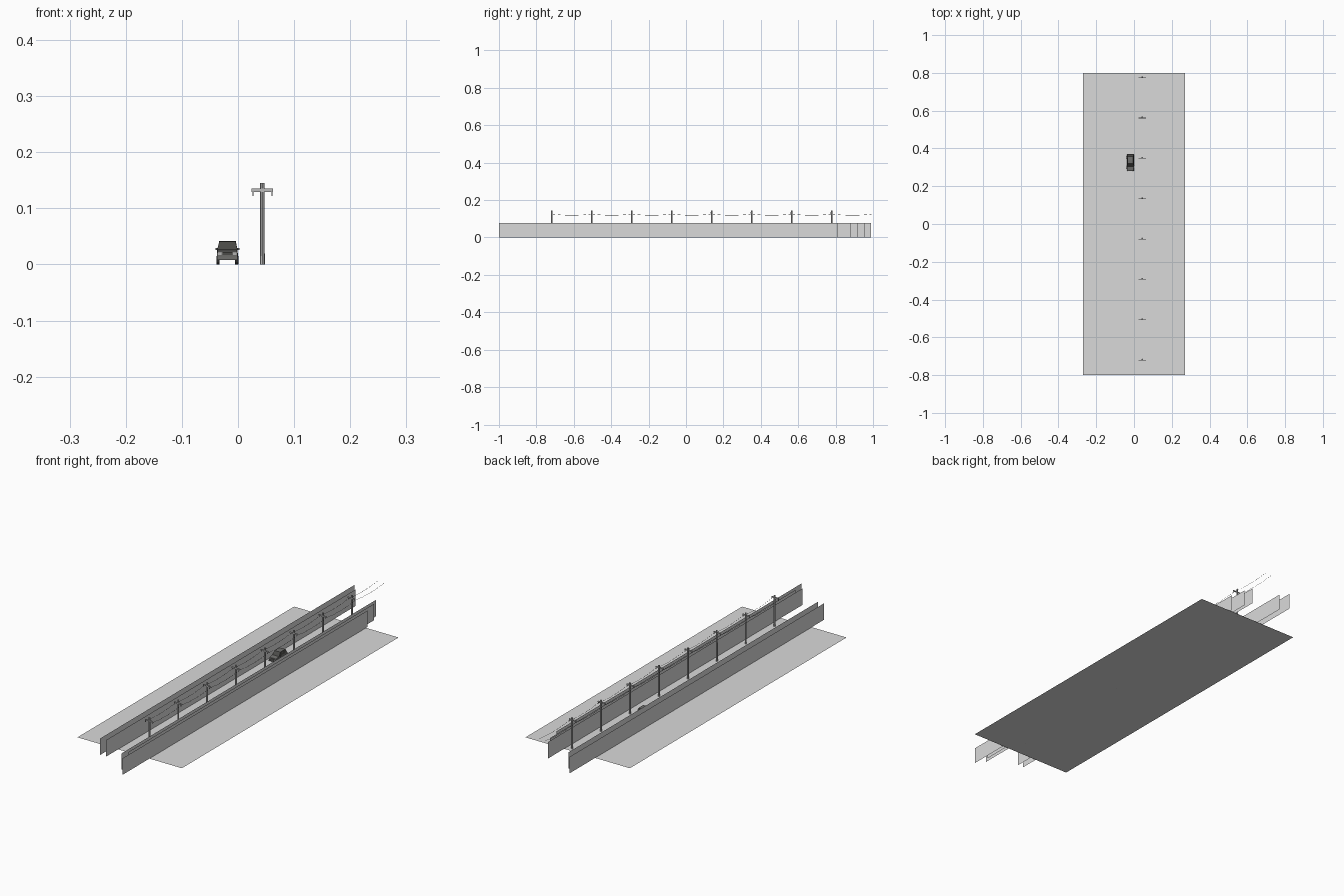
import bpy, bmesh, math
from mathutils import Matrix, Vector

if "Cube" in bpy.data.objects:
    bpy.data.objects.remove(bpy.data.objects["Cube"])


def mat(name, c):
    m = bpy.data.materials.new(name)
    m.diffuse_color = (*c, 1)
    m.use_nodes = True
    m.node_tree.nodes["Principled BSDF"].inputs["Base Color"].default_value = m.diffuse_color
    return m


GREY = mat("pale grey", (0.7, 0.7, 0.7))
WOOD = mat("pole grey", (0.5, 0.5, 0.5))
WIRE = mat("wire dark grey", (0.12, 0.12, 0.12))
PAINT = mat("car dark grey", (0.16, 0.16, 0.155))
GLASS = mat("glass charcoal", (0.07, 0.07, 0.065))
RUBBER = mat("tyre black", (0.03, 0.03, 0.03))
LAMP = mat("lamp grey", (0.45, 0.45, 0.45))


def finish(name, bm, *mats):
    me = bpy.data.meshes.new(name)
    bm.to_mesh(me)
    bm.free()
    ob = bpy.data.objects.new(name, me)
    for m in mats:
        me.materials.append(m)
    bpy.context.collection.objects.link(ob)
    return ob


def quad(name, pts, m):
    bm = bmesh.new()
    bm.faces.new([bm.verts.new(p) for p in pts])
    return finish(name, bm, m)


def add_box(bm, c, s):
    bmesh.ops.create_cube(bm, size=1, matrix=Matrix.Translation(c) @ Matrix.Diagonal((*s, 1)))


def box(name, c, s, m):
    bm = bmesh.new()
    add_box(bm, c, s)
    return finish(name, bm, m)


# flat ground
quad("ground", [(-.27, -.8, 0), (.27, -.8, 0), (.27, .8, 0), (-.27, .8, 0)], GREY)

# upright roadside foliage cards, staggered along the road
for i, (x, y0, y1) in enumerate([(.102, -1, .812), (.086, -.93, .88), (.07, -.96, .92),
                                 (-.06, -.89, .955), (-.09, -.89, .99)]):
    quad(f"foliage_card_{i}", [(x, y0, 0), (x, y1, 0), (x, y1, .077), (x, y0, .077)], GREY)

# utility poles with cross arm and hanging insulators
PX, STEP, Y0 = .0435, .2137, -.717
ENDS = (.0265, .0605)
for i in range(8):
    y = Y0 + i * STEP
    bm = bmesh.new()
    bmesh.ops.create_cone(bm, cap_ends=True, segments=8, radius1=.0042, radius2=.004, depth=.145,
                          matrix=Matrix.Translation((PX, y, .0725)))
    add_box(bm, (PX, y - .004, .132), (.038, .003, .006))
    for x in ENDS:
        bmesh.ops.create_cone(bm, cap_ends=True, segments=6, radius1=.0012, radius2=.0012, depth=.008,
                              matrix=Matrix.Translation((x, y - .004, .126)))
    finish(f"utility_pole_{i}", bm, WOOD)

# sagging wires as thin upright ribbons, the last span runs past the final pole
for x in ENDS:
    bm = bmesh.new()
    prev = None
    for i in range(8):
        for k in range(9):
            t = k / 8
            y = Y0 + (i + t) * STEP
            if i == 7:
                y = Y0 + 7 * STEP + t * (1 - Y0 - 7 * STEP)
            z = .1255 - .007 * 4 * t * (1 - t)
            if k == 0 and prev:
                continue
            cur = [bm.verts.new((x, y, z + d)) for d in (-.0006, .0006)]
            if prev:
                bm.faces.new((prev[0], cur[0], cur[1], prev[1]))
            prev = cur
    finish("wire", bm, WIRE)

# car, front facing -y
CX, CY = -.019, .325


def loft(name, profile, m):
    """Side profile points (y, z, half width) skinned across x."""
    bm = bmesh.new()
    sides = [[bm.verts.new((CX + s * w, CY + y, z)) for y, z, w in profile] for s in (-1, 1)]
    n = len(profile)
    bm.faces.new(sides[0])
    bm.faces.new(sides[1][::-1])
    for i in range(n):
        j = (i + 1) % n
        bm.faces.new((sides[0][j], sides[0][i], sides[1][i], sides[1][j]))
    bmesh.ops.recalc_face_normals(bm, faces=bm.faces)
    return finish(name, bm, m)


loft("car_body", [(-.043, .008, .018), (.042, .008, .018), (.043, .018, .0188),
                  (.041, .026, .018), (-.018, .027, .018), (-.041, .0235, .017),
                  (-.044, .018, .0185)], PAINT)
# cabin: roof painted, sides and screens glazed by face direction
cabin = loft("car_cabin", [(-.02, .0265, .018), (.04, .0255, .018), (.032, .041, .0145),
                           (.01, .042, .015), (-.005, .041, .0145)], PAINT)
cabin.data.materials.append(GLASS)
for p in cabin.data.polygons:
    p.material_index = 1 if abs(p.normal.z) < .85 else 0
# roof pillars dividing the side windows
for s in (-1, 1):
    for y in (.006, .026):
        bm = bmesh.new()
        v = [bm.verts.new((CX + s * (w + .0004), CY + y + d, z))
             for d, w, z in ((-.001, .018, .0265), (.001, .018, .0265),
                             (.001, .0147, .041), (-.001, .0147, .041))]
        bm.faces.new(v)
        finish("window_pillar", bm, PAINT)
    # mirror and lamps
    box("wing_mirror", (CX + s * .0195, CY - .013, .0275), (.004, .002, .003), PAINT)
    box("headlamp", (CX + s * .0135, CY - .0435, .019), (.006, .002, .004), LAMP)
    box("tail_lamp", (CX + s * .0145, CY + .0425, .02), (.005, .002, .004), LAMP)
    # wheels
    for y in (-.027, .027):
        bm = bmesh.new()
        bmesh.ops.create_cone(bm, cap_ends=True, segments=14, radius1=.0075, radius2=.0075, depth=.0055,
                              matrix=Matrix.Translation((CX + s * .0168, CY + y, .0075))
                              @ Matrix.Rotation(math.pi / 2, 4, 'Y'))
        finish("wheel", bm, RUBBER)
        bm = bmesh.new()
        bmesh.ops.create_circle(bm, cap_ends=True, segments=10, radius=.0042,
                                matrix=Matrix.Translation((CX + s * .0199, CY + y, .0075))
                                @ Matrix.Rotation(s * math.pi / 2, 4, 'Y'))
        finish("hub_cap", bm, LAMP)
# grille and bumpers
box("grille", (CX, CY - .0435, .0195), (.018, .002, .005), GLASS)
for y in (-.044, .043):
    box("bumper", (CX, CY + y, .0115), (.037, .003, .005), PAINT)
